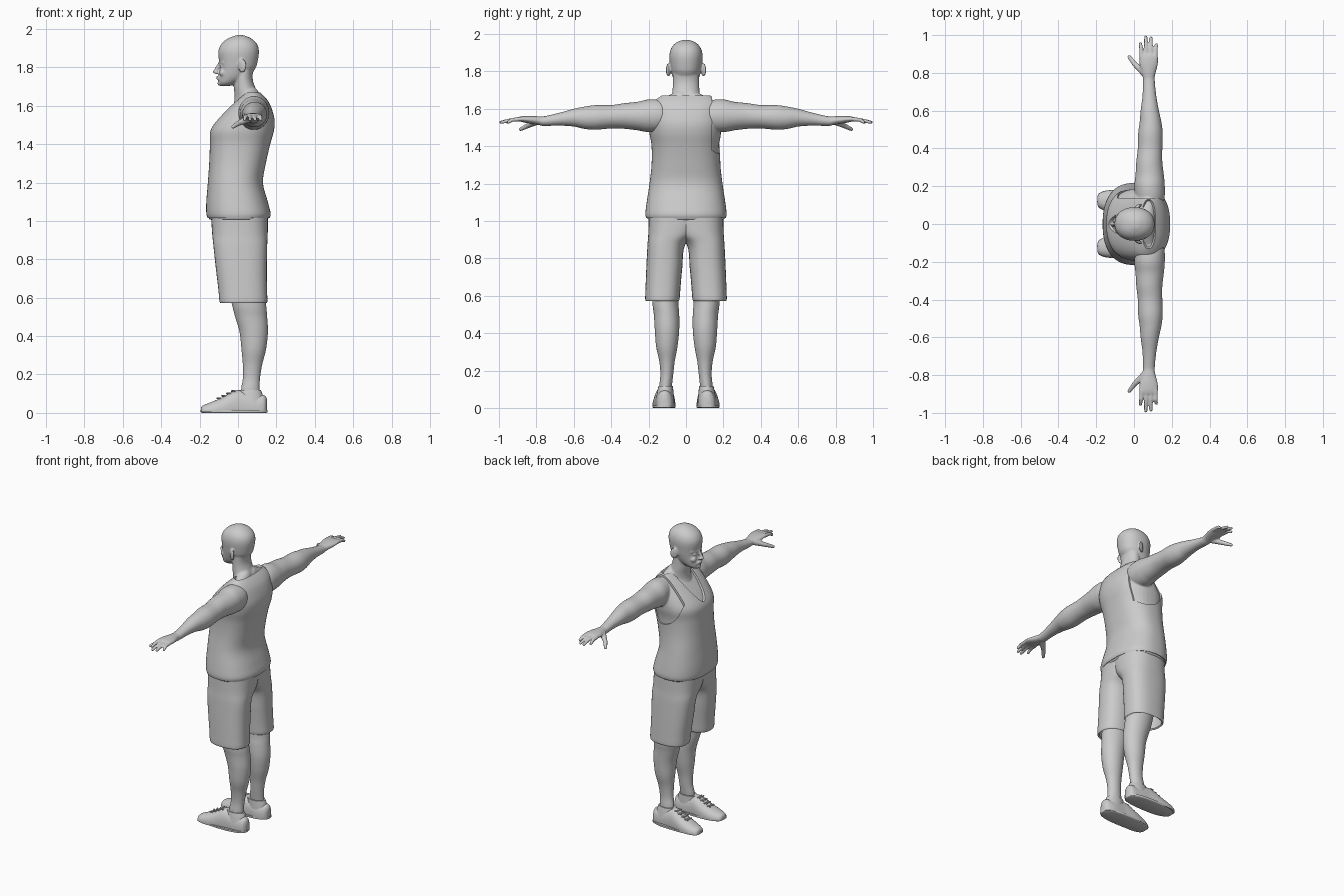
import bpy, bmesh, math
from mathutils import Vector, Matrix

cube = bpy.data.objects.get("Cube")
if cube:
    bpy.data.objects.remove(cube)

grey = bpy.data.materials.new("light_grey")
grey.use_nodes = True
grey.diffuse_color = (0.6, 0.6, 0.6, 1)
grey.node_tree.nodes["Principled BSDF"].inputs["Base Color"].default_value = grey.diffuse_color


def spline(rows, steps):
    """Smoothly interpolate the rows of section numbers."""
    out = []
    last = len(rows) - 1
    for i in range(last):
        a, b, c, d = (Vector(rows[max(0, min(last, i + k))]) for k in (-1, 0, 1, 2))
        for s in range(steps):
            t = s / steps
            out.append(b + 0.5 * t * (c - a + t * (2 * a - 5 * b + 4 * c - d + t * (3 * (b - c) + d - a))))
    return out + [Vector(rows[-1])]


def loft(bm, axis, rows, power=2, closed=True, floor=None, n=40, steps=5):
    """Rows are position along the axis, then low and high limits across it."""
    rings = []
    for t, a0, a1, b0, b1 in spline(rows, steps):
        ring = []
        for k in range(n):
            c, s = math.cos(math.tau * k / n), math.sin(math.tau * k / n)
            a = (a0 + a1) / 2 + (a1 - a0) / 2 * math.copysign(abs(c) ** (2 / power), c)
            b = (b0 + b1) / 2 + (b1 - b0) / 2 * math.copysign(abs(s) ** (2 / power), s)
            p = {"X": (t, a, b), "Y": (a, t, b), "Z": (a, b, t)}[axis]
            if floor is not None:
                p = (p[0], p[1], max(floor, p[2]))
            ring.append(bm.verts.new(p))
        rings.append(ring)
    for r, q in zip(rings, rings[1:]):
        for k in range(n):
            j = (k + 1) % n
            bm.faces.new((r[k], r[j], q[j], q[k]))
    if closed:
        bm.faces.new(rings[0][::-1])
        bm.faces.new(rings[-1])


def blob(bm, centre, size, turn=0, axis="Z"):
    m = Matrix.Translation(centre) @ Matrix.Rotation(turn, 4, axis) @ Matrix.Diagonal((*size, 1))
    bmesh.ops.create_uvsphere(bm, u_segments=20, v_segments=14, radius=1, matrix=m)


def limb(bm, p, q, r1, r2):
    """Tapered rod with round ends."""
    p, q = Vector(p), Vector(q)
    m = Matrix.Translation((p + q) / 2) @ (q - p).to_track_quat("Z", "Y").to_matrix().to_4x4()
    bmesh.ops.create_cone(bm, cap_ends=True, segments=16, radius1=r1, radius2=r2, depth=(q - p).length, matrix=m)
    blob(bm, p, (r1, r1, r1))
    blob(bm, q, (r2, r2, r2))


def mirror(bm):
    copy = bmesh.ops.duplicate(bm, geom=bm.verts[:] + bm.edges[:] + bm.faces[:])["geom"]
    for v in copy:
        if isinstance(v, bmesh.types.BMVert):
            v.co.y = -v.co.y


def make(name, bm):
    bmesh.ops.recalc_face_normals(bm, faces=bm.faces)
    mesh = bpy.data.meshes.new(name)
    bm.to_mesh(mesh)
    bm.free()
    mesh.materials.append(grey)
    ob = bpy.data.objects.new(name, mesh)
    bpy.context.collection.objects.link(ob)
    return ob


def modify(ob, kind, **settings):
    mod = ob.modifiers.new(kind.lower(), kind)
    for key, value in settings.items():
        setattr(mod, key, value)


def finish(ob, angle=40):
    bpy.ops.object.select_all(action="DESELECT")
    ob.select_set(True)
    bpy.context.view_layer.objects.active = ob
    for mod in ob.modifiers[:]:
        bpy.ops.object.modifier_apply(modifier=mod.name)
    bpy.ops.object.shade_smooth_by_angle(angle=math.radians(angle))


def upright(rows, inset=0):
    """Symmetric sections given as height, front, back and half width."""
    return [(z - inset, f + inset, b - inset, inset - w, w - inset) for z, f, b, w in rows]


TORSO = [(1.015, -.158, .165, .213), (1.04, -.165, .17, .217), (1.1, -.165, .155, .21),
         (1.2, -.157, .13, .195), (1.3, -.15, .145, .184), (1.4, -.146, .168, .184),
         (1.47, -.143, .187, .195), (1.53, -.105, .19, .195), (1.6, -.04, .17, .185),
         (1.64, .005, .145, .17), (1.67, .04, .115, .13)]

# Arms, hands and lower legs, built on one side and mirrored
skin = bmesh.new()
loft(skin, "Y", [(.06, .03, .13, 1.5, 1.62), (.13, .01, .16, 1.48, 1.645), (.2, .002, .163, 1.475, 1.65),
                 (.26, .008, .158, 1.485, 1.637), (.33, .012, .15, 1.493, 1.63), (.4, .02, .15, 1.495, 1.62),
                 (.48, .022, .152, 1.488, 1.62), (.54, .03, .145, 1.492, 1.612), (.6, .035, .132, 1.505, 1.6),
                 (.68, .045, .118, 1.51, 1.578), (.76, .047, .11, 1.508, 1.56), (.79, .044, .112, 1.514, 1.56),
                 (.84, .03, .125, 1.522, 1.562), (.88, .028, .128, 1.53, 1.56), (.9, .036, .122, 1.535, 1.555)])
for base, tip, reach in ((.04, .034, .955), (.066, .062, .99), (.09, .09, .985), (.114, .118, .95)):
    knuckle = ((base + tip) / 2, .93, 1.541)
    limb(skin, (base, .88, 1.545), knuckle, .012, .0105)
    limb(skin, knuckle, (tip, reach, 1.528), .0105, .009)
limb(skin, (.055, .8, 1.532), (.005, .845, 1.51), .02, .014)
limb(skin, (.005, .845, 1.51), (-.026, .885, 1.49), .014, .01)
loft(skin, "Z", [(.05, .02, .11, .085, .14), (.12, .016, .112, .075, .142), (.18, .025, .115, .068, .137),
                 (.25, .025, .126, .06, .143), (.33, .018, .146, .045, .16), (.42, .008, .156, .036, .167),
                 (.5, -.015, .152, .036, .172), (.58, -.035, .145, .04, .18), (.8, -.08, .12, .03, .18)])
# Shoulder slope, ears, brows, eyes and cheeks
limb(skin, (.065, .03, 1.655), (.08, .13, 1.605), .045, .04)
blob(skin, (.022, .094, 1.808), (.024, .009, .036), .5)
limb(skin, (-.092, .012, 1.823), (-.076, .05, 1.824), .009, .008)
blob(skin, (-.083, .031, 1.806), (.013, .014, .009))
blob(skin, (-.077, .036, 1.772), (.022, .02, .02))
limb(skin, (-.112, .004, 1.772), (-.112, .011, 1.772), .008, .007)
mirror(skin)

# Torso, neck, skull, nose, lips and chin
loft(skin, "Z", upright(TORSO, .009), 2.4)
loft(skin, "Z", upright([(1.52, -.06, .13, .1), (1.62, -.02, .125, .082), (1.7, -.022, .088, .072),
                         (1.75, -.02, .076, .07), (1.81, -.02, .085, .07)]))
loft(skin, "Z", upright([(1.704, -.09, -.04, .025), (1.72, -.1, 0, .046), (1.75, -.1, .055, .064),
                         (1.79, -.096, .088, .077), (1.82, -.097, .1, .083), (1.88, -.103, .109, .089),
                         (1.92, -.088, .1, .081), (1.948, -.056, .073, .06), (1.965, -.016, .036, .028),
                         (1.969, .005, .015, .006)]), 2.15)
limb(skin, (-.096, 0, 1.82), (-.121, 0, 1.777), .008, .0095)
for height, bulge in ((1.75, .014), (1.739, .012)):
    blob(skin, (-.1, 0, height), (bulge, .026, .006))
blob(skin, (-.092, 0, 1.717), (.015, .022, .014))
body = make("body", skin)
modify(body, "REMESH", mode="VOXEL", voxel_size=.005, use_smooth_shade=True)
modify(body, "SMOOTH", factor=.5, iterations=4)
finish(body, 80)

# Vest: open shell with armholes and a deep neckline cut out
shell = bmesh.new()
loft(shell, "Z", upright(TORSO), 2.4, closed=False, n=72)
vest = make("vest", shell)
modify(vest, "SOLIDIFY", thickness=.014, offset=-1)

holes = bmesh.new()
loft(holes, "Y", [(.138, -.09, .205, 1.36, 1.72), (.4, -.09, .205, 1.36, 1.72)], steps=1, n=64)
mirror(holes)
collar_cut = bmesh.new()
loft(collar_cut, "Z", upright([(1.58, -.03, .112, .084), (1.8, -.03, .112, .084)]), steps=1)
scoop = bmesh.new()
loft(scoop, "X", [(-.3, -.08, .08, 1.49, 1.85), (.05, -.08, .08, 1.49, 1.85)], 1.7, steps=1, n=64)
for name, mesh in (("armhole_cutter", holes), ("collar_cutter", collar_cut), ("scoop_cutter", scoop)):
    cutter = make(name, mesh)
    cutter.hide_render = True
    cutter.hide_set(True)
    modify(vest, "BOOLEAN", operation="DIFFERENCE", object=cutter, solver="EXACT")
finish(vest)
for cutter in [o for o in bpy.data.objects if o.name.endswith("_cutter")]:
    bpy.data.objects.remove(cutter)

# Knee-length shorts with open hems
cloth = bmesh.new()
loft(cloth, "Z", [(.572, -.092, .148, .04, .214), (.585, -.097, .153, .034, .218), (.65, -.103, .151, .029, .216),
                  (.75, -.115, .15, .02, .212), (.87, -.128, .152, .006, .206), (.94, -.135, .155, -.06, .201),
                  (1.06, -.142, .155, -.11, .198)], 2.5, closed=False)
mirror(cloth)
shorts = make("shorts", cloth)
modify(shorts, "SOLIDIFY", thickness=.01, offset=-1)
finish(shorts)

# Shoes: upper, ankle collar and crossed laces
upper = bmesh.new()
loft(upper, "X", [(-.194, .105, .14, -.01, .022), (-.184, .085, .163, -.03, .038), (-.14, .065, .178, -.04, .056),
                  (-.08, .057, .178, -.05, .082), (-.02, .06, .17, -.06, .115), (.02, .063, .165, -.06, .116),
                  (.09, .063, .16, -.06, .098), (.135, .076, .152, -.05, .092), (.15, .095, .133, -.03, .075)],
     2.3, floor=.004)
loft(upper, "Z", [(.05, -.01, .14, .066, .16), (.095, 0, .128, .068, .152), (.118, .002, .12, .069, .147)])
for i in range(4):
    x, z = -.1 + .025 * i, .078 + .0125 * i
    for way in (-1, 1):
        limb(upper, (x - .008 * way, .098, z - .002), (x + .008 * way, .138, z - .002), .0045, .0045)
mirror(upper)
finish(make("shoes", upper))

# Soles
sole = bmesh.new()
loft(sole, "Z", [(0, -.186, .147, .062, .174), (.004, -.194, .153, .056, .18), (.014, -.195, .153, .056, .18)], 2.6)
mirror(sole)
finish(make("soles", sole))
